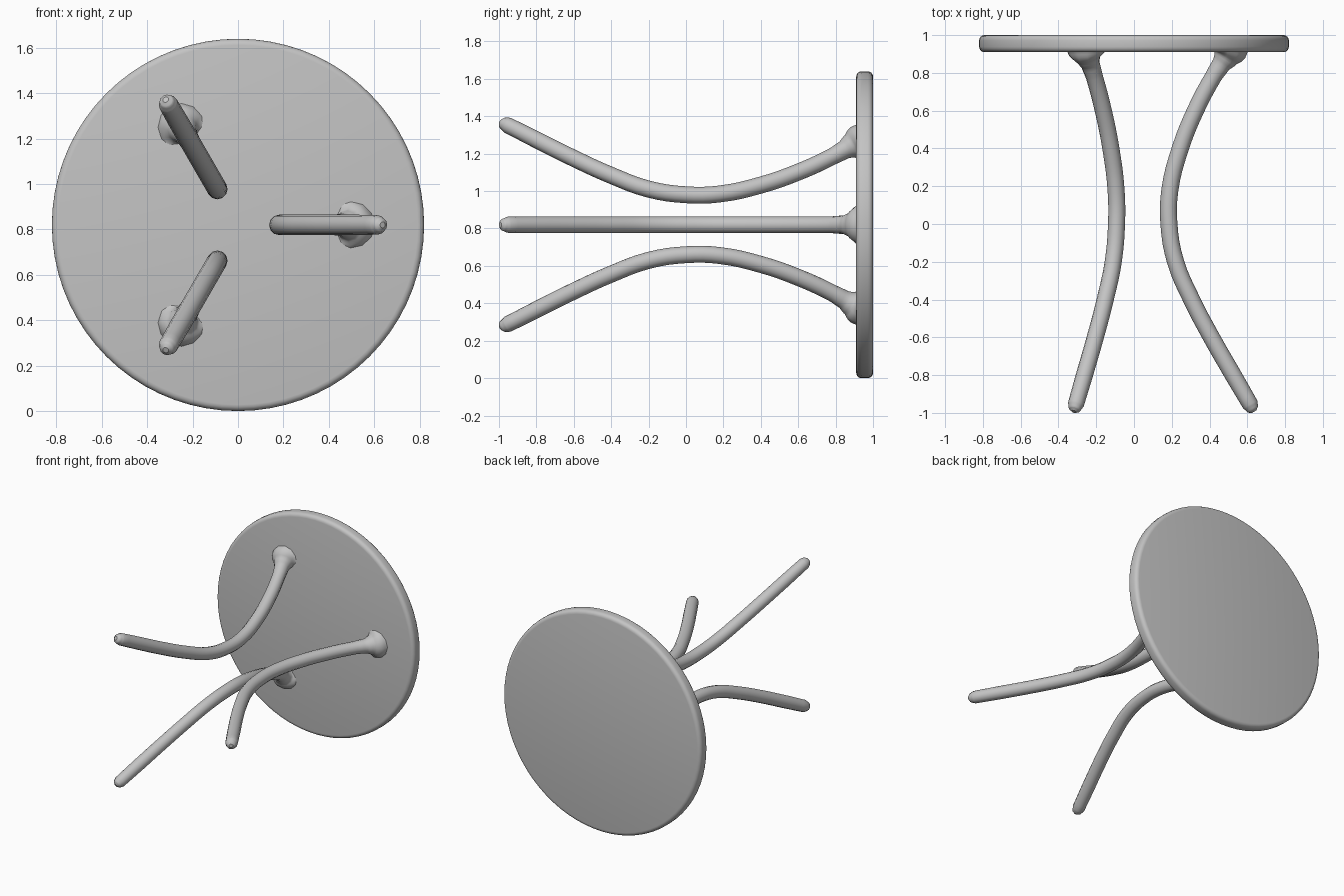
import bpy, math

cube = bpy.data.objects.get("Cube")
if cube:
    bpy.data.objects.remove(cube, do_unlink=True)

CENTRE_Z = 0.82   # height of the axis that the legs are arranged around
LEG_RADIUS = 0.045

# One plain grey for everything
grey = bpy.data.materials.new("plain grey")
grey.use_nodes = True
colour = (0.55, 0.55, 0.55, 1.0)
grey.diffuse_color = colour
grey.node_tree.nodes["Principled BSDF"].inputs["Base Color"].default_value = colour


def activate(obj):
    bpy.ops.object.select_all(action='DESELECT')
    obj.select_set(True)
    bpy.context.view_layer.objects.active = obj


# Round top, standing upright at the back, with a softened rim
bpy.ops.mesh.primitive_cylinder_add(vertices=72, radius=0.82, depth=0.09,
                                    location=(0, 0.955, CENTRE_Z),
                                    rotation=(math.pi / 2, 0, 0))
top = bpy.context.object
top.name = "round_top"
top.data.materials.append(grey)
bevel = top.modifiers.new("rim", 'BEVEL')
bevel.width = 0.028
bevel.segments = 4
bevel.limit_method = 'ANGLE'
bpy.ops.object.modifier_apply(modifier="rim")
bpy.ops.object.shade_smooth_by_angle(angle=math.radians(40))

# Bowed leg: (distance from axis, y, thickness factor)
# Rounded foot, narrow waist, flared joint at the top
path = [
    (0.637, -0.993, 0.30), (0.630, -0.982, 0.70), (0.615, -0.955, 0.95),
    (0.525, -0.80, 1.0), (0.41, -0.60, 1.0), (0.305, -0.40, 1.0),
    (0.22, -0.20, 1.0), (0.185, 0.0, 1.0), (0.19, 0.18, 1.0),
    (0.245, 0.40, 1.0), (0.325, 0.60, 1.0), (0.42, 0.78, 1.0),
    (0.462, 0.845, 1.12), (0.485, 0.88, 1.5), (0.495, 0.903, 2.15),
    (0.497, 0.925, 2.5),
]
curve = bpy.data.curves.new("leg_path", 'CURVE')
curve.dimensions = '3D'
curve.bevel_depth = LEG_RADIUS
curve.bevel_resolution = 4
curve.resolution_u = 4
curve.use_fill_caps = True
spline = curve.splines.new('BEZIER')
spline.bezier_points.add(len(path) - 1)
for point, (x, y, r) in zip(spline.bezier_points, path):
    point.co = (x, y, 0)
    point.radius = r
    point.handle_left_type = point.handle_right_type = 'AUTO'
leg = bpy.data.objects.new("leg_1", curve)
bpy.context.collection.objects.link(leg)
activate(leg)
bpy.ops.object.convert(target='MESH')
leg = bpy.context.object
leg.data.materials.clear()
leg.data.materials.append(grey)
bpy.ops.object.shade_smooth_by_angle(angle=math.radians(60))
leg.location.z = CENTRE_Z

# Repeat the leg three times around the axis
for i in (1, 2):
    copy = leg.copy()
    copy.name = f"leg_{i + 1}"
    copy.rotation_euler.y = math.radians(120 * i)
    bpy.context.collection.objects.link(copy)
